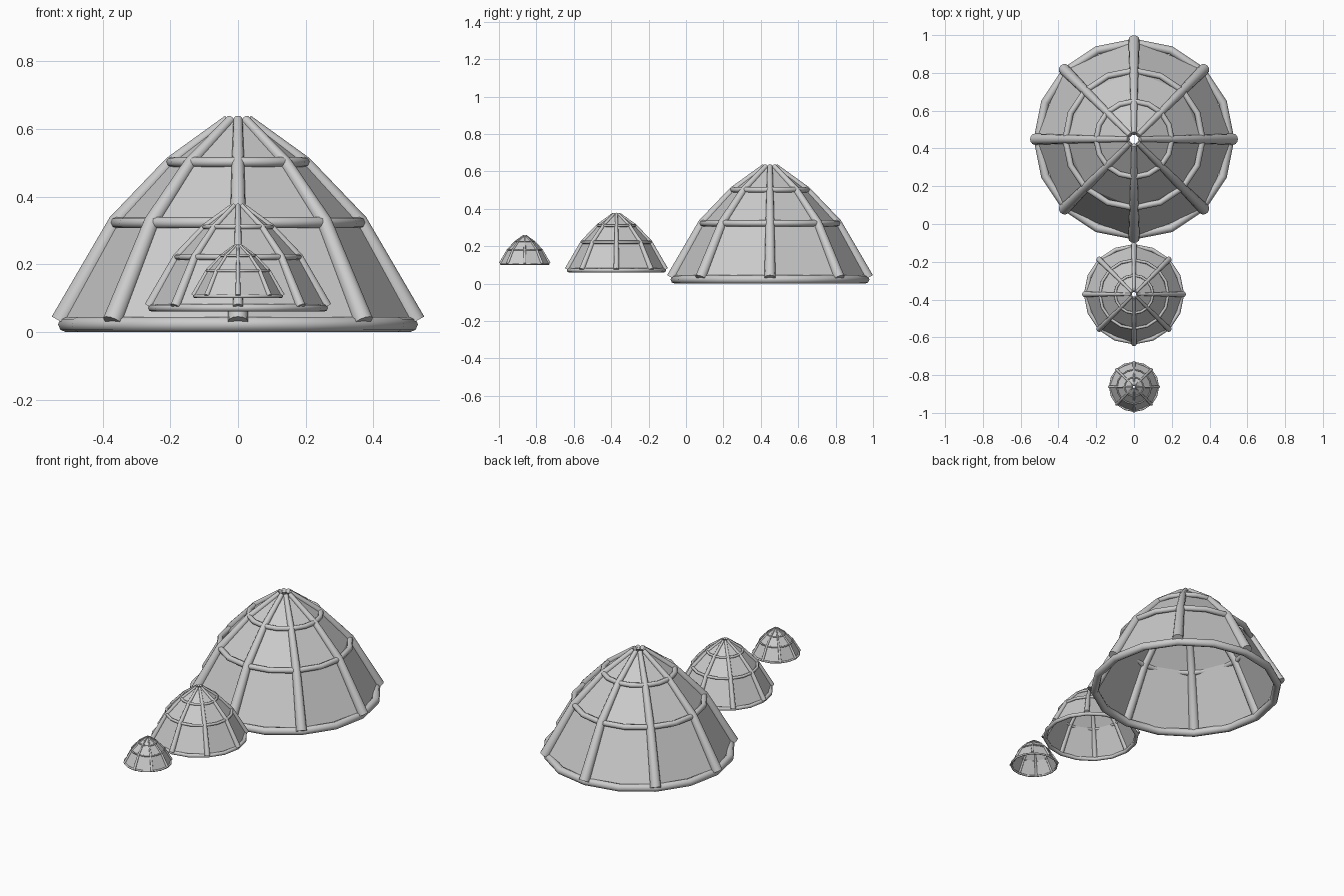
import bpy, bmesh
from math import cos, sin, pi, radians

if "Cube" in bpy.data.objects:
    bpy.data.objects.remove(bpy.data.objects["Cube"])

# Dome profile: (radius, height, rib thickness) from base to crown
PROFILE = [(0.524, 0.031, 0.030), (0.360, 0.325, 0.0235),
           (0.199, 0.500, 0.0185), (0.030, 0.628, 0.0135)]
# Hoops: (major radius, height, thickness)
HOOPS = [(0.509, 0.0225, 0.0225), (0.363, 0.323, 0.0165), (0.200, 0.502, 0.0145)]
SIDES = 8


def smooth(obj):
    bpy.ops.object.select_all(action='DESELECT')
    obj.select_set(True)
    bpy.context.view_layer.objects.active = obj
    bpy.ops.object.shade_smooth_by_angle(angle=radians(50))


def panels(name, loc, s):
    # Flat eight-sided skin, open at base and crown
    bm = bmesh.new()
    rows = [[bm.verts.new((s * r * cos(2 * pi * i / SIDES), s * r * sin(2 * pi * i / SIDES), s * z))
             for i in range(SIDES)] for r, z, _ in PROFILE]
    for a, b in zip(rows, rows[1:]):
        for i in range(SIDES):
            j = (i + 1) % SIDES
            bm.faces.new((a[i], a[j], b[j], b[i]))
    mesh = bpy.data.meshes.new(name)
    bm.to_mesh(mesh)
    bm.free()
    obj = bpy.data.objects.new(name, mesh)
    obj.location = loc
    bpy.context.collection.objects.link(obj)


def ribs(name, loc, s):
    # Eight tapered poles bent along the profile
    cu = bpy.data.curves.new(name, 'CURVE')
    cu.dimensions = '3D'
    cu.bevel_depth = s
    cu.bevel_resolution = 4
    cu.use_fill_caps = True
    for i in range(SIDES):
        a = 2 * pi * i / SIDES
        sp = cu.splines.new('POLY')
        sp.points.add(len(PROFILE) - 1)
        for p, (r, z, t) in zip(sp.points, PROFILE):
            p.co = (s * r * cos(a), s * r * sin(a), s * z, 1)
            p.radius = t
    obj = bpy.data.objects.new(name, cu)
    obj.location = loc
    bpy.context.collection.objects.link(obj)
    bpy.ops.object.select_all(action='DESELECT')
    obj.select_set(True)
    bpy.context.view_layer.objects.active = obj
    bpy.ops.object.convert(target='MESH')
    smooth(bpy.context.object)


def hoop(name, loc, s, major, z, minor):
    bpy.ops.mesh.primitive_torus_add(
        location=(loc[0], loc[1], loc[2] + s * z), major_segments=16, minor_segments=8,
        major_radius=s * major, minor_radius=s * minor)
    bpy.context.object.name = name
    smooth(bpy.context.object)


# Three domes, each half the size of the one behind it
for label, y, z, s in [("large", 0.449, 0.0, 1.0),
                       ("medium", -0.372, 0.06, 0.5),
                       ("small", -0.862, 0.10, 0.25)]:
    loc = (0, y, z)
    panels(label + "_dome_panels", loc, s)
    ribs(label + "_dome_ribs", loc, s)
    for part, (major, h, minor) in zip(("base", "middle", "upper"), HOOPS):
        hoop(f"{label}_dome_{part}_hoop", loc, s, major, h, minor)
